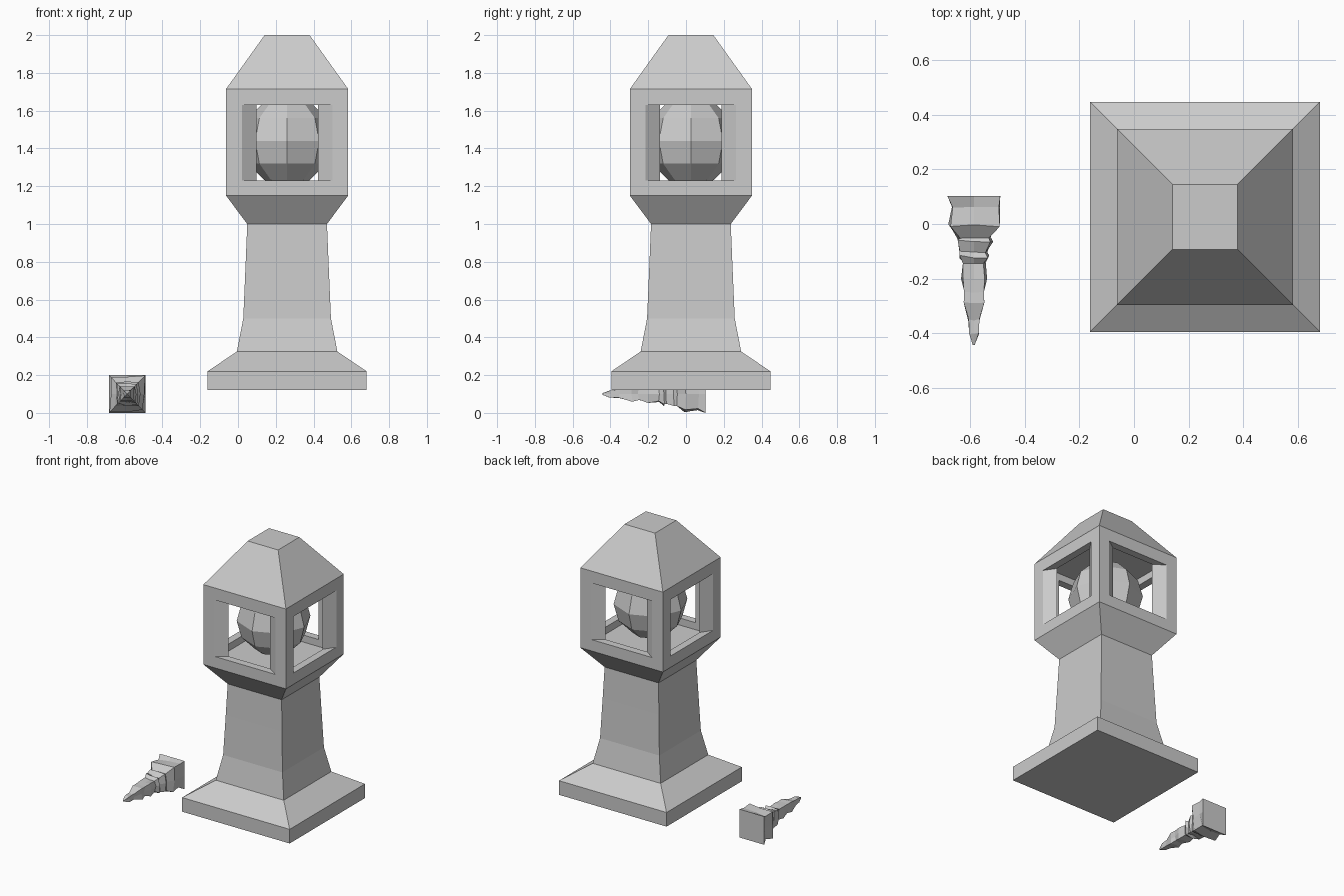
import bpy, bmesh, math, random
from mathutils import Vector

if "Cube" in bpy.data.objects:
    bpy.data.objects.remove(bpy.data.objects["Cube"])

CX, CY = 0.26, 0.026
random.seed(4)


def make_object(name, bm):
    bmesh.ops.recalc_face_normals(bm, faces=bm.faces[:])
    mesh = bpy.data.meshes.new(name)
    bm.to_mesh(mesh)
    bm.free()
    obj = bpy.data.objects.new(name, mesh)
    bpy.context.collection.objects.link(obj)
    return obj


def loft(name, rings):
    bm = bmesh.new()
    loops = [[bm.verts.new(p) for p in ring] for ring in rings]
    n = len(loops[0])
    for a, b in zip(loops, loops[1:]):
        for i in range(n):
            bm.faces.new((a[i], a[(i + 1) % n], b[(i + 1) % n], b[i]))
    bm.faces.new(loops[0])
    bm.faces.new(loops[-1])
    return make_object(name, bm)


def square(h, z):
    return [(CX + sx * h, CY + sy * h, z)
            for sx, sy in ((-1, -1), (1, -1), (1, 1), (-1, 1))]


# Pedestal with flared shaft and hollow lantern floor
loft("pedestal", [square(h, z) for h, z in (
    (.421, .12), (.421, .22), (.266, .325), (.232, .5), (.22, .78), (.211, 1.0),
    (.323, 1.15), (.323, 1.23), (.27, 1.23), (.27, 1.18))])

# Lantern roof, hollow underneath
loft("roof", [square(h, z) for h, z in (
    (.27, 1.68), (.27, 1.63), (.323, 1.63), (.323, 1.715), (.119, 2.0))])

# Four corner posts with slanted window reveals
post = [(-.323, -.323), (-.24, -.323), (-.163, -.27),
        (-.27, -.27), (-.27, -.163), (-.323, -.24)]
for k in range(4):
    c, s = round(math.cos(k * math.pi / 2)), round(math.sin(k * math.pi / 2))
    loft("lantern_post_%d" % (k + 1),
         [[(CX + c * x - s * y, CY + s * x + c * y, z) for x, y in post]
          for z in (1.23, 1.63)])

# Low-poly globe inside the lantern
bm = bmesh.new()
bmesh.ops.create_uvsphere(bm, u_segments=8, v_segments=6, radius=.24)
bmesh.ops.translate(bm, verts=bm.verts[:], vec=Vector((CX, CY, 1.44)))
make_object("lantern_globe", bm)

# Jagged tapering spike lying beside the lantern, pointing to the front
sections = [(.103, .097), (.065, .094), (-.005, .094), (-.05, .06), (-.062, .068),
            (-.105, .051), (-.12, .06), (-.14, .042), (-.2, .047), (-.25, .036),
            (-.29, .039), (-.35, .02), (-.4, .018), (-.443, .004)]
outline = [(-1, -1), (0, -1), (1, -1), (1, 0), (1, 1), (0, 1), (-1, 1), (-1, 0)]
rings = []
for i, (y, h) in enumerate(sections):
    ring = []
    for u, v in outline:
        f = 1 if i == 0 else random.uniform(.78, 1.04)
        dy = 0 if i in (0, len(sections) - 1) else random.uniform(-.006, .006)
        ring.append((-.587 + u * h * f, y + dy, .1 + v * h * f * 1.03))
    rings.append(ring)
loft("jagged_spike", rings)
